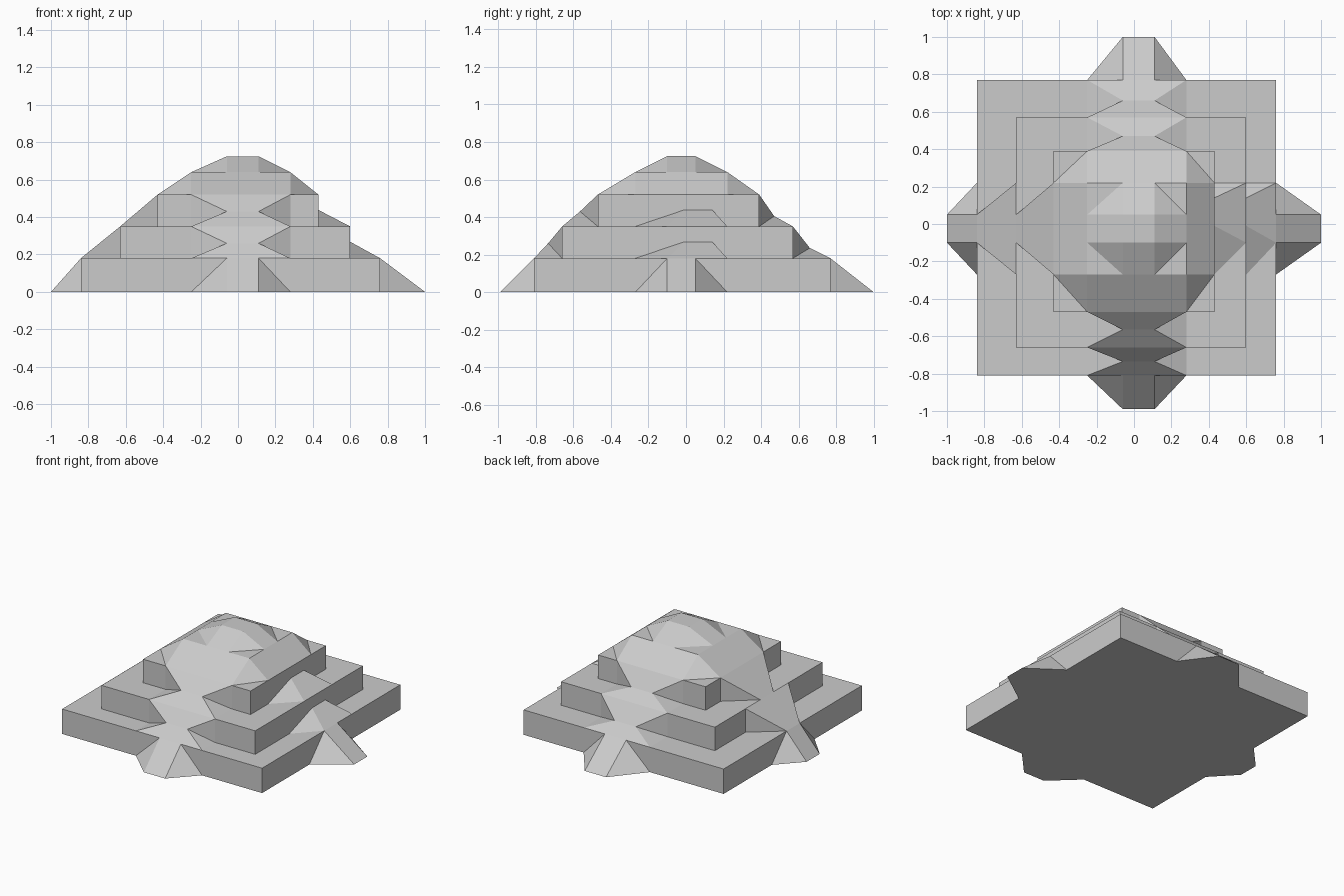
import bpy
import bmesh

cube = bpy.data.objects.get("Cube")
if cube:
    bpy.data.objects.remove(cube, do_unlink=True)

stone = bpy.data.materials.new("grey_stone")
stone.use_nodes = True
GREY = (0.6, 0.6, 0.6, 1)
stone.diffuse_color = GREY
stone.node_tree.nodes["Principled BSDF"].inputs["Base Color"].default_value = GREY


def build(name, *groups):
    """One flat-shaded object made of convex blocks, each given by its corners."""
    bm = bmesh.new()
    for points in groups:
        verts = [bm.verts.new(p) for p in points]
        result = bmesh.ops.convex_hull(bm, input=verts)
        spare = {g for g in result["geom_interior"] + result["geom_unused"]
                 if isinstance(g, bmesh.types.BMVert)}
        bmesh.ops.delete(bm, geom=list(spare), context="VERTS")
    bmesh.ops.dissolve_limit(bm, angle_limit=0.01, verts=bm.verts[:], edges=bm.edges[:])
    bmesh.ops.recalc_face_normals(bm, faces=bm.faces[:])
    mesh = bpy.data.meshes.new(name)
    bm.to_mesh(mesh)
    bm.free()
    mesh.materials.append(stone)
    bpy.context.collection.objects.link(bpy.data.objects.new(name, mesh))


def rect(xs, ys, z):
    return [(x, y, z) for x in xs for y in ys]


def pair(axis, span, out, z):
    """Two points across a ramp that runs outward along the given axis."""
    return [(out, s, z) if axis == "x" else (s, out, z) for s in span]


# Ramp widths across x and y
WIDE = {"x": (-0.25, 0.28), "y": (-0.27, 0.22)}
SLIM = {"x": (-0.06, 0.11), "y": (-0.10, 0.05)}
CROSS = {"x": "y", "y": "x"}

# Stepped tiers: x span, y span
TIERS = [((-0.84, 0.76), (-0.81, 0.77)),
         ((-0.63, 0.60), (-0.66, 0.57)),
         ((-0.43, 0.43), (-0.47, 0.39))]
LEVELS = [0, 0.18, 0.35, 0.52, 0.64, 0.725]
for i, (xs, ys) in enumerate(TIERS):
    build(f"tier_{i + 1}", rect(xs, ys, LEVELS[i]) + rect(xs, ys, LEVELS[i + 1]))

# Faceted cap in two layers, each an octagon narrowing to a rectangle
xs, ys = TIERS[2]
build("cap_lower", rect(xs, WIDE["y"], LEVELS[3]) + rect(WIDE["x"], ys, LEVELS[3])
      + rect(WIDE["x"], WIDE["y"], LEVELS[4]))
build("cap_upper", rect(WIDE["x"], SLIM["y"], LEVELS[4]) + rect(SLIM["x"], WIDE["y"], LEVELS[4])
      + rect(SLIM["x"], SLIM["y"], LEVELS[5]))

# Bottom ramps on all four sides
for name, axis, wall, toe in (("right", "x", -0.84, -1), ("left", "x", 0.76, 1),
                              ("front", "y", -0.81, -0.99), ("back", "y", 0.77, 1)):
    wide, slim = WIDE[CROSS[axis]], SLIM[CROSS[axis]]
    build(f"bottom_ramp_{name}", pair(axis, wide, wall, 0) + pair(axis, slim, wall, LEVELS[1])
          + pair(axis, slim, toe, 0))

for i in (1, 2):
    low, high = LEVELS[i], LEVELS[i + 1]
    (x0, x1), (y0, y1) = TIERS[i]
    (px0, px1), (py0, py1) = TIERS[i - 1]

    # Front and back ramps pinched at mid height
    for name, wall, edge, rise in (("front", y0, py0, 0.08), ("back", y1, py1, 0.055)):
        mid = (wall + edge) / 2 - (0.01 if name == "back" else 0)
        waist = pair("y", SLIM["x"], mid, low + rise)
        foot = pair("y", WIDE["x"], wall, low)
        build(f"ramp_{name}_{i + 1}",
              foot + waist + pair("y", WIDE["x"], wall, high),
              foot + waist + pair("y", WIDE["x"], edge, low))

    # Right ramp with a steep upper lip
    build(f"ramp_right_{i + 1}",
          pair("x", WIDE["y"], x0, low) + pair("x", WIDE["y"], x0, high)
          + pair("x", SLIM["y"], x0 - 0.035, low + 0.115) + pair("x", SLIM["y"], px0, low))

    # Left ramp, low and skewed towards the back
    build(f"ramp_left_{i + 1}",
          pair("x", WIDE["y"], x1, low) + pair("x", (-0.01, 0.14), x1, low + 0.088)
          + pair("x", (SLIM["y"][0], WIDE["y"][1]), px1, low))
